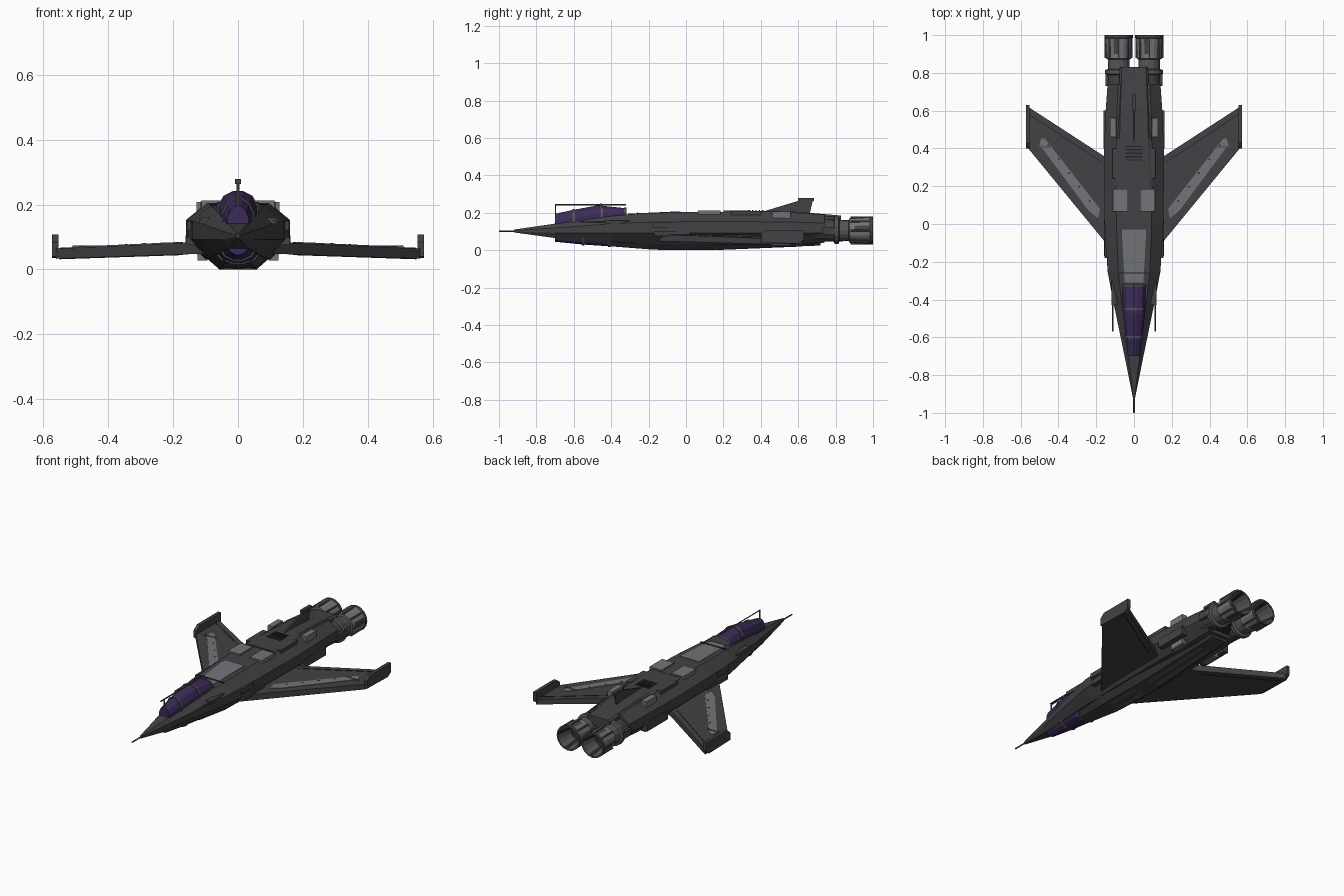
import bpy, bmesh, math

cube = bpy.data.objects.get("Cube")
if cube:
    bpy.data.objects.remove(cube)


def material(name, color):
    m = bpy.data.materials.new(name)
    m.use_nodes = True
    m.diffuse_color = (*color, 1)
    m.node_tree.nodes["Principled BSDF"].inputs["Base Color"].default_value = (*color, 1)
    return m


HULL = material("dark grey hull", (0.055, 0.055, 0.06))
PANEL = material("light grey panel", (0.17, 0.175, 0.185))
TRIM = material("mid grey trim", (0.09, 0.09, 0.096))
BLACK = material("black detail", (0.018, 0.018, 0.02))
GLASS = material("purple glass", (0.045, 0.024, 0.1))


def finish(name, bm, *mats):
    bmesh.ops.recalc_face_normals(bm, faces=bm.faces)
    mesh = bpy.data.meshes.new(name)
    bm.to_mesh(mesh)
    bm.free()
    for m in mats:
        mesh.materials.append(m)
    obj = bpy.data.objects.new(name, mesh)
    bpy.context.collection.objects.link(obj)
    return obj


def skin(name, rings, *mats):
    """Join equal rings of points into a closed, capped body."""
    bm = bmesh.new()
    loops = [[bm.verts.new(p) for p in ring] for ring in rings]
    n = len(loops[0])
    for a, b in zip(loops, loops[1:]):
        for i in range(n):
            j = (i + 1) % n
            bm.faces.new((a[i], a[j], b[j], b[i]))
    bm.faces.new(loops[0])
    bm.faces.new(loops[-1])
    return finish(name, bm, *mats)


def loft(name, stations, half, mat):
    """Stations are (y, half width, bottom, top); half is the unit right outline."""
    outline = half + [(-a, b) for a, b in reversed(half)]
    return skin(name, [[(a * w, y, lo + b * (hi - lo)) for a, b in outline]
                       for y, w, lo, hi in stations], mat)


def sample(stations, y):
    for a, b in zip(stations, stations[1:]):
        if y <= b[0]:
            t = max(0, (y - a[0]) / (b[0] - a[0]))
            return [p + (q - p) * t for p, q in zip(a, b)]
    return list(stations[-1])


def slab(name, points, lo, hi, mat):
    """Plate over a plan outline; lo and hi give heights from (x, y)."""
    return skin(name, [[(x, y, f(abs(x), y)) for x, y in points] for f in (lo, hi)], mat)


def box(name, x, y, z, mat):
    pts = [(x[0], y[0]), (x[1], y[0]), (x[1], y[1]), (x[0], y[1])]
    return slab(name, pts, lambda a, b: z[0], lambda a, b: z[1], mat)


def lathe(name, cx, cz, profile, sides, mats, rule=lambda i, k: 0):
    """Turn (y, radius) points about a lengthwise axis."""
    bm = bmesh.new()
    loops = [[bm.verts.new((cx + r * math.cos(k * math.tau / sides), y,
                            cz + r * math.sin(k * math.tau / sides)))
              for k in range(sides)] for y, r in profile]
    for i, (a, b) in enumerate(zip(loops, loops[1:])):
        for k in range(sides):
            j = (k + 1) % sides
            bm.faces.new((a[k], a[j], b[j], b[k])).material_index = rule(i, k)
    bm.faces.new(loops[0])
    bm.faces.new(loops[-1])
    return finish(name, bm, *mats)


def rod(name, x, z, y0, y1, r, mat):
    return lathe(name, x, z, [(y0, r), (y1, r)], 8, [mat])


# Faceted fuselage
BODY = [(-0.92, 0.006, 0.095, 0.11), (-0.7, 0.05, 0.065, 0.142), (-0.4, 0.112, 0.045, 0.182),
        (-0.25, 0.14, 0.035, 0.197), (0, 0.155, 0.03, 0.205), (0.35, 0.16, 0.03, 0.205),
        (0.6, 0.15, 0.032, 0.2), (0.74, 0.14, 0.04, 0.19)]
loft("fuselage", BODY, [(0.6, 1), (1, 0.7), (1, 0.35), (0.62, 0)], HULL)
rod("nose_probe", 0, 0.102, -1, -0.9, 0.004, TRIM)


def top(x, y):
    return sample(BODY, y)[3]


def bottom(x, y):
    return sample(BODY, y)[2]


def raised(f, d):
    return lambda x, y: f(x, y) + d


# Belly tub and rear spine between the engines
loft("belly_tub", [(-0.42, 0.06, 0.022, 0.07), (-0.2, 0.09, 0.005, 0.06), (0.1, 0.095, 0, 0.06),
                   (0.72, 0.075, 0.025, 0.07)], [(1, 1), (1, 0.55), (0.6, 0)], HULL)
loft("rear_spine", [(0.2, 0.1, 0.15, 0.212), (0.45, 0.09, 0.15, 0.21), (0.6, 0.085, 0.12, 0.205),
                    (0.83, 0.075, 0.13, 0.185)], [(0.85, 1), (1, 0.85), (1, 0)], HULL)
loft("engine_bridge", [(0.7, 0.05, 0.05, 0.15), (0.81, 0.03, 0.08, 0.14)], [(1, 1), (1, 0)], BLACK)

# Upper and lower canopies with frame hoops
UPPER = [(-0.7, 0.033, 0.125, 0.195), (-0.6, 0.045, 0.14, 0.216), (-0.47, 0.058, 0.155, 0.24),
         (-0.33, 0.062, 0.17, 0.225)]
LOWER = [(-0.7, 0.033, 0.1, 0.045), (-0.55, 0.055, 0.1, 0.03), (-0.4, 0.068, 0.08, 0.02)]
DOME = [(0.25, 1), (0.72, 0.82), (1, 0.45), (1, 0)]
for label, stations, hoops in (("upper", UPPER, (-0.6, -0.45, -0.325)),
                               ("lower", LOWER, (-0.55, -0.41))):
    loft(label + "_canopy", stations, DOME, GLASS)
    for y in hoops:
        _, w, base, peak = sample(stations, y)
        grow = 0.004 if peak > base else -0.004
        loft(label + "_canopy_hoop", [(y + d, w + 0.004, base, peak + grow) for d in (-0.006, 0.006)],
             DOME, TRIM)
rod("canopy_top_rail", 0, 0.243, -0.7, -0.32, 0.003, TRIM)
box("rail_post", (-0.004, 0.004), (-0.46, -0.45), (0.2, 0.249), TRIM)
box("rail_front_post", (-0.003, 0.003), (-0.7, -0.694), (0.18, 0.243), TRIM)

# Dorsal panels
slab("dorsal_panel", [(-0.05, -0.31), (0.05, -0.31), (0.065, -0.03), (-0.065, -0.03)],
     raised(top, -0.005), raised(top, 0.004), PANEL)
slab("dorsal_seam", [(-0.085, -0.262), (0.085, -0.262), (0.085, -0.256), (-0.085, -0.256)],
     raised(top, -0.003), raised(top, 0.005), BLACK)
for i in range(5):
    y = 0.335 + i * 0.018
    box("spine_vent", (-0.045, 0.045), (y, y + 0.007), (0.205, 0.214), BLACK)

# Tail fin with tip pod
FIN = [(0.39, 0.2), (0.595, 0.262), (0.68, 0.272), (0.66, 0.19)]
skin("tail_fin", [[(x, y, z) for y, z in FIN] for x in (-0.005, 0.005)], HULL)
box("fin_tip_pod", (-0.01, 0.01), (0.6, 0.685), (0.263, 0.279), HULL)


def wing_top(x, y):
    return 0.09 - 0.046 * x


def wing_bottom(x, y):
    return 0.052 - 0.034 * x


NOZZLE = [(0.68, 0.055), (0.79, 0.06), (0.795, 0.073), (0.815, 0.073), (0.82, 0.058), (0.87, 0.056),
          (0.875, 0.066), (0.9, 0.066), (0.98, 0.071), (0.985, 0.075), (1, 0.075), (1, 0.066),
          (0.9, 0.052), (0.88, 0.02)]
RING_COLOR = {0: 0, 1: 1, 2: 1, 3: 1, 4: 1, 5: 1, 6: 2, 8: 1, 9: 0, 10: 1}


def nozzle_rule(i, k):
    if i == 7:
        return 2 if k % 4 else 0
    if i == 11:
        return 1 if k % 4 else 3
    return RING_COLOR.get(i, 3)


for side, s in (("left", 1), ("right", -1)):
    def flip(points):
        return [(s * x, y) for x, y in points]

    def pair(a, b):
        return (s * a, s * b)

    # Swept wing, inlay, flap line and winglet
    slab(side + "_wing", flip([(0.1, -0.16), (0.56, 0.4), (0.56, 0.62), (0.16, 0.36), (0.1, 0.33)]),
         wing_bottom, wing_top, HULL)
    slab(side + "_wing_inlay", flip([(0.18, 0.08), (0.19, 0.03), (0.24, 0.07), (0.5, 0.42), (0.49, 0.455),
                                     (0.47, 0.45)]), raised(wing_top, -0.003), raised(wing_top, 0.003), PANEL)
    for f in (wing_top, wing_bottom):
        slab(side + "_flap_line", flip([(0.17, 0.325), (0.55, 0.575), (0.55, 0.58), (0.17, 0.33)]),
             raised(f, -0.002), raised(f, 0.002), BLACK)
    for i in range(5):
        x, y = 0.23 + i * 0.055, 0.12 + i * 0.073
        box(side + "_wing_stud", pair(x, x + 0.008), (y, y + 0.008), (0.065, 0.094 - 0.046 * x), BLACK)
    box(side + "_wing_stay", pair(0.43, 0.51), (0.405, 0.413), (0.06, 0.074), TRIM)
    skin(side + "_winglet", [[(s * x, y, z) for y, z in ((0.4, 0.04), (0.4, 0.085), (0.43, 0.108),
                             (0.63, 0.108), (0.63, 0.055), (0.6, 0.035))] for x in (0.553, 0.573)], HULL)

    # Engine with petalled nozzle and ribs
    cx = s * 0.081
    lathe(side + "_engine", cx, 0.105, NOZZLE, 16, [HULL, TRIM, PANEL, BLACK], nozzle_rule)
    for k in range(8):
        a = math.tau * k / 8
        rod(side + "_nozzle_rib", cx + 0.069 * math.cos(a), 0.105 + 0.069 * math.sin(a),
            0.88, 0.995, 0.005, TRIM)
    box(side + "_engine_clamp", pair(0.135, 0.152), (0.73, 0.81), (0.085, 0.125), HULL)

    # Deck panels and shoulder plates, above and below
    slab(side + "_deck_panel", flip([(0.032, 0.065), (0.112, 0.065), (0.112, 0.185), (0.032, 0.185)]),
         lambda x, y: 0.18, lambda x, y: 0.213, PANEL)
    box(side + "_shoulder_plate", pair(0.094, 0.128), (0.46, 0.56), (0.16, 0.208), PANEL)
    box(side + "_lower_plate", pair(0.094, 0.125), (0.46, 0.56), (0.028, 0.07), PANEL)
    box(side + "_shoulder_block", pair(0.085, 0.115), (0.24, 0.4), (0.17, 0.209), HULL)
    slab(side + "_belly_panel", flip([(0.015, -0.15), (0.045, -0.15), (0.045, 0.1), (0.015, 0.1)]),
         lambda x, y: 0.02, lambda x, y: 0.001, TRIM)
    slab(side + "_belly_strip", flip([(0.01, 0.16), (0.04, 0.16), (0.035, 0.6), (0.01, 0.6)]),
         lambda x, y: 0.05, lambda x, y: 0.1 / 6 * (y - 0.1) / 0.4 - 0.002, TRIM)

    # Flank boxes, cheek strip and gun barrel
    box(side + "_flank_box", pair(0.13, 0.162), (0.4, 0.6), (0.055, 0.105), HULL)
    box(side + "_flank_hatch", pair(0.13, 0.157), (-0.18, -0.08), (0.12, 0.15), HULL)
    box(side + "_cheek_strip", pair(0.12, 0.16), (-0.17, 0.02), (0.075, 0.1), HULL)
    rod(side + "_gun_barrel", s * 0.112, 0.152, -0.57, -0.36, 0.004, TRIM)
    box(side + "_gun_mount", pair(0.09, 0.12), (-0.43, -0.3), (0.14, 0.16), HULL)
